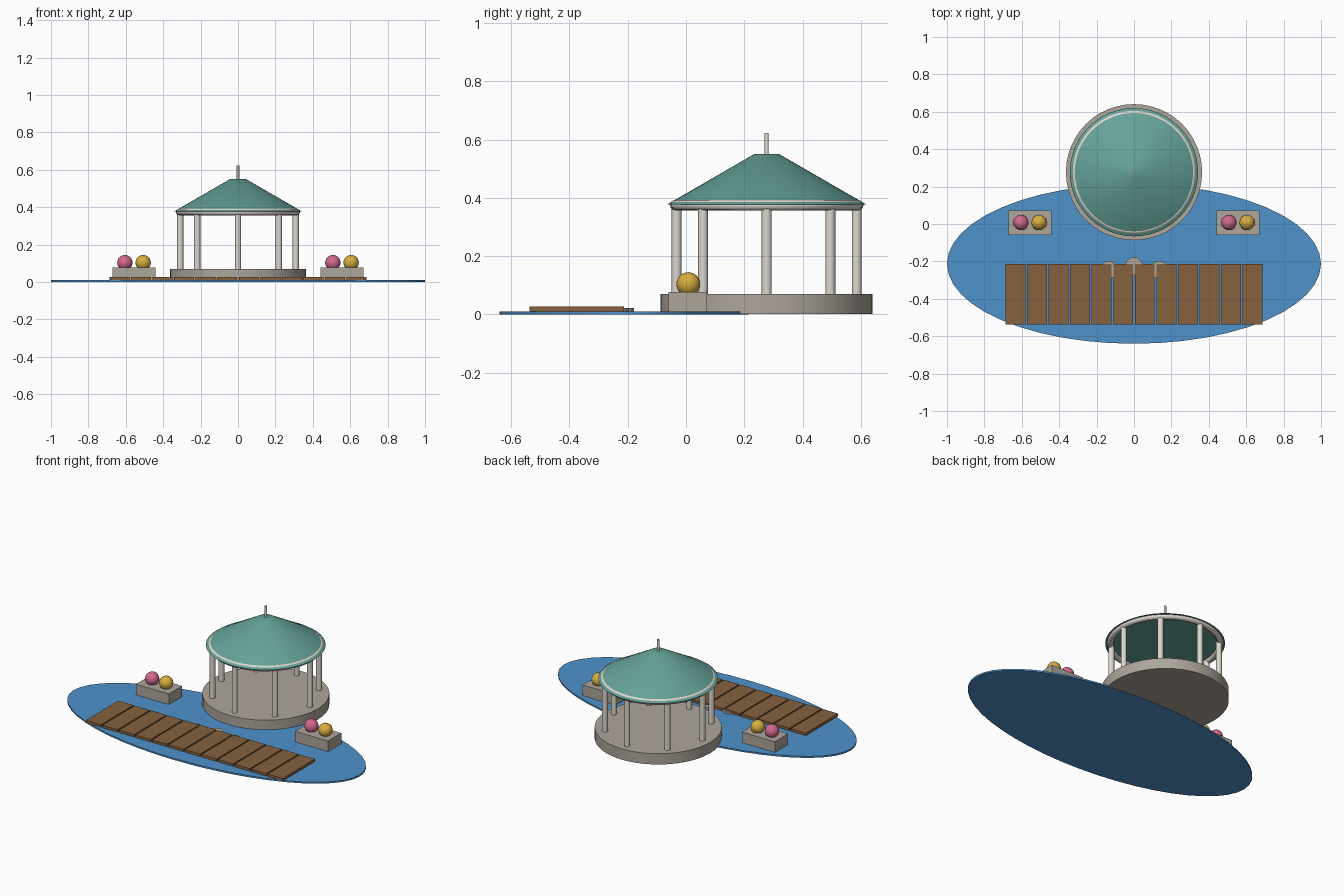
import bpy, math

if "Cube" in bpy.data.objects:
    bpy.data.objects.remove(bpy.data.objects["Cube"])

def mat(name, r, g, b):
    m = bpy.data.materials.new(name)
    m.diffuse_color = (r, g, b, 1)
    m.use_nodes = True
    m.node_tree.nodes["Principled BSDF"].inputs["Base Color"].default_value = m.diffuse_color
    return m

WATER = mat("water", 0.08, 0.29, 0.60)
WOOD = mat("wood", 0.24, 0.12, 0.05)
ROOF = mat("roof_green", 0.13, 0.36, 0.32)
STONE = mat("stone", 0.42, 0.38, 0.33)
CREAM = mat("cream", 0.72, 0.68, 0.62)
PINK = mat("pink_bloom", 0.66, 0.14, 0.27)
GOLD = mat("yellow_bloom", 0.68, 0.43, 0.05)

def finish(name, material, smooth=True):
    o = bpy.context.object
    o.name = name
    o.data.materials.append(material)
    if smooth:
        bpy.ops.object.shade_smooth_by_angle(angle=math.radians(40))
    return o

def cone(name, material, x, y, z0, z1, r0, r1=None, sides=16):
    bpy.ops.mesh.primitive_cone_add(vertices=sides, radius1=r0,
                                    radius2=r0 if r1 is None else r1,
                                    depth=z1 - z0, location=(x, y, (z0 + z1) / 2))
    return finish(name, material)

def box(name, material, x, y, z0, z1, sx, sy):
    bpy.ops.mesh.primitive_cube_add(size=1, location=(x, y, (z0 + z1) / 2))
    bpy.context.object.scale = (sx, sy, z1 - z0)
    return finish(name, material, False)

# pond: flat ellipse
pond = cone("pond", WATER, 0, -0.213, 0, 0.01, 1.0, sides=48)
pond.scale.y = 0.427

# pavilion
CY = 0.277
cone("pavilion_base", STONE, 0, CY, 0.002, 0.07, 0.364, sides=48)
for i in range(8):
    a = i * math.pi / 4
    cone(f"column_{i + 1}", CREAM, 0.309 * math.cos(a), CY + 0.309 * math.sin(a),
         0.068, 0.372, 0.017)
bpy.ops.mesh.primitive_torus_add(location=(0, CY, 0.375), major_radius=0.314,
                                 minor_radius=0.018, major_segments=48, minor_segments=12)
finish("ring_beam", CREAM)
cone("roof", ROOF, 0, CY, 0.377, 0.551, 0.343, 0.042, sides=48)
cone("finial", CREAM, 0, CY, 0.54, 0.623, 0.007, sides=12)

# boardwalk planks
for i in range(12):
    box(f"plank_{i + 1}", WOOD, (i - 5.5) * 0.1153, -0.375, 0.011, 0.027, 0.106, 0.323)

# stepping stones tucked beside the boardwalk
for i, (x, y) in enumerate([(-0.135, -0.245), (0, -0.225), (0.135, -0.245)]):
    cone(f"stepping_stone_{i + 1}", STONE, x, y, 0.009, 0.022, 0.047, sides=20)

# planters with blooms
for side, label in ((-1, "left"), (1, "right")):
    cx = side * 0.556
    box(f"planter_{label}", STONE, cx, 0.006, 0.01, 0.077, 0.23, 0.132)
    for dx, m, colour in ((-0.049, PINK, "pink"), (0.049, GOLD, "yellow")):
        bpy.ops.mesh.primitive_uv_sphere_add(segments=20, ring_count=12, radius=0.041,
                                             location=(cx + dx, 0.008, 0.104))
        finish(f"{colour}_bloom_{label}", m)
